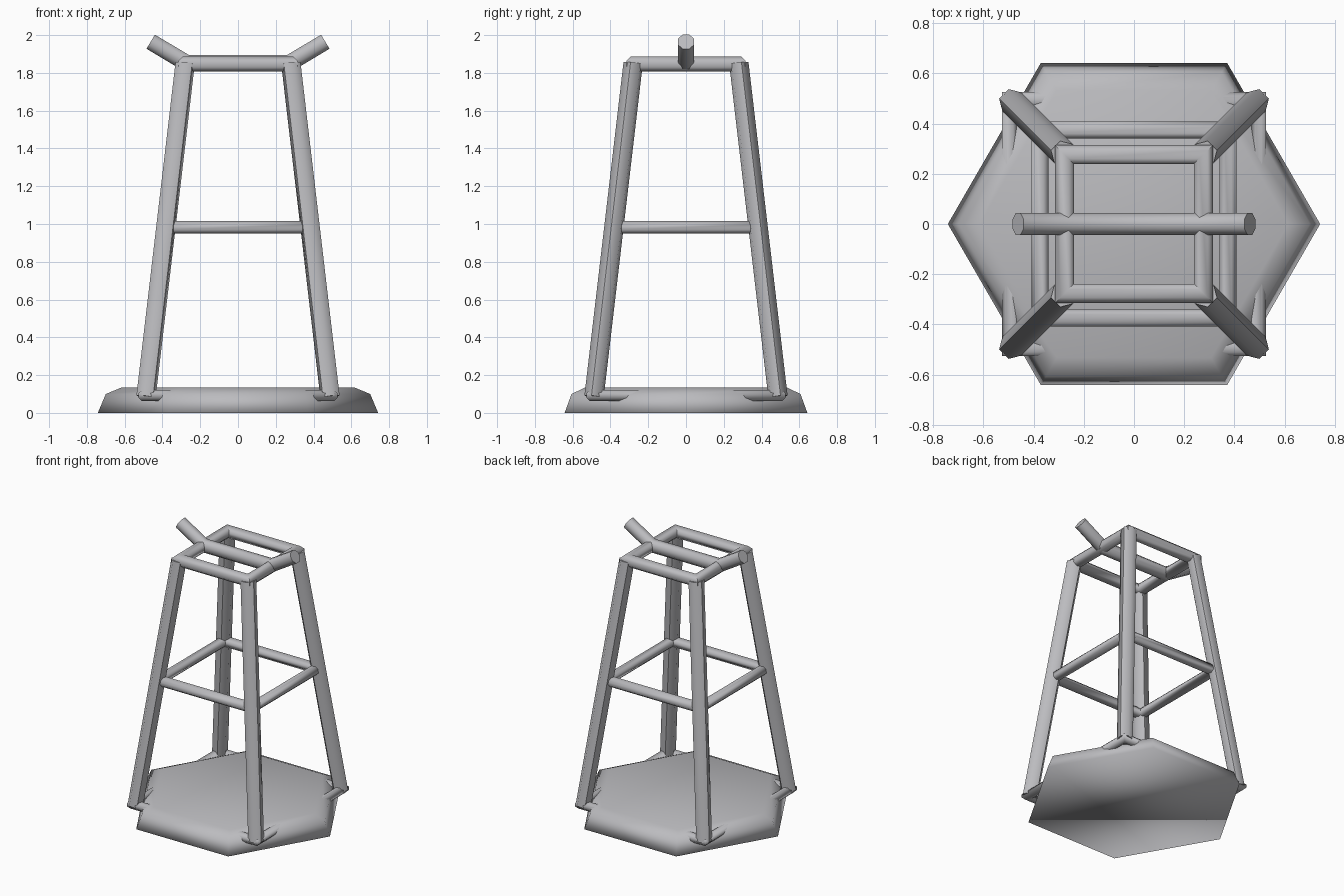
import bpy
import bmesh
from math import cos, sin, pi
from mathutils import Vector

cube = bpy.data.objects.get("Cube")
if cube:
    bpy.data.objects.remove(cube, do_unlink=True)

# Single grey metal
steel = bpy.data.materials.new("grey_steel")
steel.use_nodes = True
colour = (0.5, 0.5, 0.52, 1)
steel.diffuse_color = colour
steel.node_tree.nodes["Principled BSDF"].inputs["Base Color"].default_value = colour


def finish(name, bm, sharp_angle=None):
    bmesh.ops.recalc_face_normals(bm, faces=bm.faces)
    mesh = bpy.data.meshes.new(name)
    bm.to_mesh(mesh)
    bm.free()
    mesh.materials.append(steel)
    obj = bpy.data.objects.new(name, mesh)
    bpy.context.collection.objects.link(obj)
    mesh.shade_smooth()
    if sharp_angle:
        bpy.ops.object.select_all(action='DESELECT')
        obj.select_set(True)
        bpy.context.view_layer.objects.active = obj
        bpy.ops.object.shade_smooth_by_angle(angle=sharp_angle)
    return obj


def tube(name, points, radius, sides=8, closed=False, up=(0, 0, 1)):
    """Pipe along a path with mitred corners."""
    pts = [Vector(p) for p in points]
    n = len(pts)
    up = Vector(up)
    bm = bmesh.new()
    rings = []
    for i, p in enumerate(pts):
        before = (p - pts[i - 1]).normalized() if closed or i > 0 else None
        after = (pts[(i + 1) % n] - p).normalized() if closed or i < n - 1 else None
        along = before or after
        plane = ((before or after) + (after or before)).normalized()
        side = along.cross(up).normalized()
        top = side.cross(along)
        ring = []
        for k in range(sides):
            a = 2 * pi * (k + 0.5) / sides
            off = (side * cos(a) + top * sin(a)) * radius
            off -= along * (off.dot(plane) / along.dot(plane))
            ring.append(bm.verts.new(p + off))
        rings.append(ring)
    for i in range(n if closed else n - 1):
        a, b = rings[i], rings[(i + 1) % n]
        for k in range(sides):
            j = (k + 1) % sides
            bm.faces.new((a[k], a[j], b[j], b[k]))
    if not closed:
        bm.faces.new(rings[0])
        bm.faces.new(rings[-1])
    return finish(name, bm, pi / 3)


def square(half, z):
    return [(half, half, z), (-half, half, z), (-half, -half, z), (half, -half, z)]


# Hexagonal base slab with bevelled rim
bm = bmesh.new()
profile = [(0.742, 0), (0.70, 0.10), (0.615, 0.135)]
levels = [[bm.verts.new((r * cos(k * pi / 3), r * sin(k * pi / 3), z)) for k in range(6)]
          for r, z in profile]
for low, high in zip(levels, levels[1:]):
    for k in range(6):
        j = (k + 1) % 6
        bm.faces.new((low[k], low[j], high[j], high[k]))
bm.faces.new(levels[0])
bm.faces.new(levels[-1])
finish("base", bm)

# Four splayed legs
for sx, side in ((1, "left"), (-1, "right")):
    for sy, end in ((-1, "front"), (1, "back")):
        tube(f"{end}_{side}_leg",
             [(0.487 * sx, 0.487 * sy, 0.085), (0.28 * sx, 0.28 * sy, 1.85)],
             0.053, sides=6, up=(-sy, sx, 0))

# Square bracing rings
tube("foot_ring", square(0.497, 0.092), 0.032, closed=True)
tube("middle_ring", square(0.375, 0.983), 0.036, closed=True)
tube("top_ring", square(0.277, 1.847), 0.042, closed=True)

# Cross bar with upturned ends
tube("cross_bar", [(-0.462, 0, 1.965), (-0.27, 0, 1.85), (0.27, 0, 1.85), (0.462, 0, 1.965)],
     0.047, up=(0, 1, 0))
